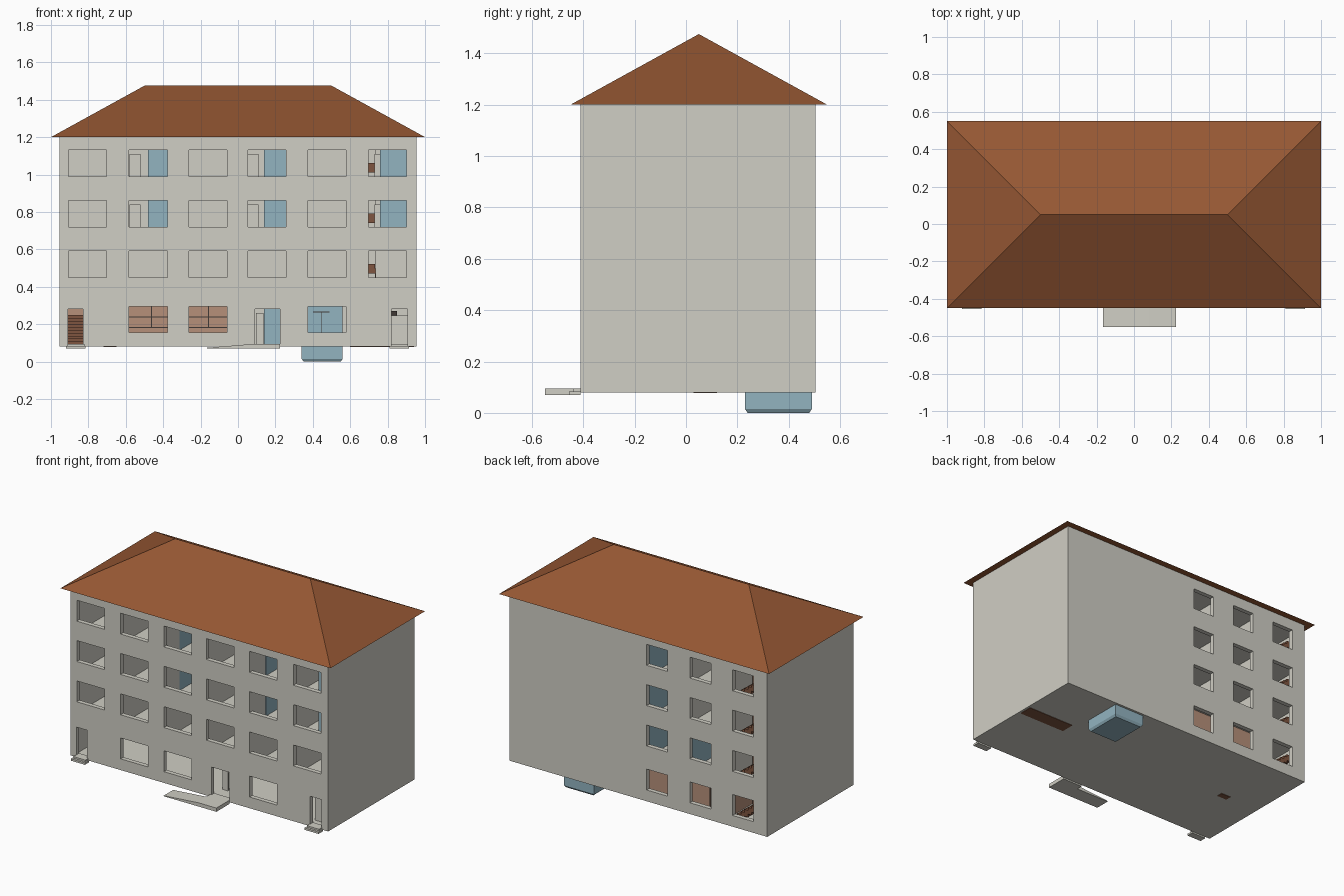
import bpy
import bmesh

cube = bpy.data.objects.get("Cube")
if cube:
    bpy.data.objects.remove(cube, do_unlink=True)


def material(name, r, g, b):
    m = bpy.data.materials.new(name)
    m.use_nodes = True
    m.diffuse_color = (r, g, b, 1)
    m.node_tree.nodes["Principled BSDF"].inputs["Base Color"].default_value = (r, g, b, 1)
    return m


PLASTER = material("pale_plaster", .63, .62, .555)
ROOF = material("roof_brown", .30, .095, .033)
BLUE = material("blue_panel", .29, .455, .53)
SALMON = material("salmon_wood", .47, .28, .195)
STAIR = material("stair_brown", .21, .09, .05)
DARK = material("dark_trim", .05, .04, .035)


def finish(name, bm, mat):
    bmesh.ops.recalc_face_normals(bm, faces=bm.faces[:])
    mesh = bpy.data.meshes.new(name)
    bm.to_mesh(mesh)
    bm.free()
    obj = bpy.data.objects.new(name, mesh)
    bpy.context.collection.objects.link(obj)
    if mat:
        mesh.materials.append(mat)
    return obj


def part(name, mat, boxes):
    """Boxes are given as x, y and z ranges."""
    bm = bmesh.new()
    for x0, x1, y0, y1, z0, z1 in boxes:
        for v in bmesh.ops.create_cube(bm, size=1)["verts"]:
            v.co.x = x1 if v.co.x > 0 else x0
            v.co.y = y1 if v.co.y > 0 else y0
            v.co.z = z1 if v.co.z > 0 else z0
    return finish(name, bm, mat)


def prism(name, mat, profile, y0, y1):
    """Extrudes an x-z outline along y."""
    bm = bmesh.new()
    face = bm.faces.new([bm.verts.new((x, y0, z)) for x, z in profile])
    ext = bmesh.ops.extrude_face_region(bm, geom=[face])["geom"]
    verts = [g for g in ext if isinstance(g, bmesh.types.BMVert)]
    bmesh.ops.translate(bm, vec=(0, y1 - y0, 0), verts=verts)
    return finish(name, bm, mat)


def cut(target, cutter):
    cutter.hide_render = True
    mod = target.modifiers.new("cut", 'BOOLEAN')
    mod.operation = 'DIFFERENCE'
    mod.solver = 'EXACT'
    mod.object = cutter
    bpy.context.view_layer.objects.active = target
    bpy.ops.object.modifier_apply(modifier=mod.name)
    bpy.data.objects.remove(cutter, do_unlink=True)


FRONT, BACK, SIDE, WALL = -.41, .505, .955, .03
BASE, EAVE = .08, 1.2
FLOORS = [.09, .36, .63, .90]
CLEAR = .255
SILLS = [.155, .45, .72, .99]
WIN_H = .14
COLUMNS = [-.805, -.48, -.16, .155, .475, .80]
BACK_COLUMNS = [-.777, -.46, -.14]

# Shell with four hollow storeys
walls = part("building_walls", PLASTER, [(-SIDE, SIDE, FRONT, BACK, BASE, EAVE)])
cut(walls, part("storey_cutter", None, [
    (WALL - SIDE, SIDE - WALL, FRONT + WALL, BACK - WALL, z, z + CLEAR) for z in FLOORS]))

# Window and door openings
openings = []
for row, z in enumerate(SILLS):
    for col, x in enumerate(COLUMNS):
        if row > 0 or col in (1, 2, 4):
            openings.append((x - .102, x + .102, FRONT - .02, FRONT + .05, z, z + WIN_H))
    for x in BACK_COLUMNS:
        openings.append((x - .078, x + .078, BACK - .05, BACK + .02, z, z + WIN_H))
for x0, x1 in ((-.91, -.83), (.09, .225), (.822, .905)):
    openings.append((x0, x1, FRONT - .02, FRONT + .05, .094, .28))
cut(walls, part("opening_cutter", None, openings))

# Hipped roof
bm = bmesh.new()
eaves = [bm.verts.new((x, y, EAVE)) for x, y in ((-1, -.45), (1, -.45), (1, .55), (-1, .55))]
left, right = [bm.verts.new((x, .05, 1.475)) for x in (-.5, .5)]
a, b, c, d = eaves
for f in ((a, b, right, left), (b, c, right), (c, d, left, right), (d, a, left), (d, c, b, a)):
    bm.faces.new(f)
finish("hipped_roof", bm, ROOF)

# Entrance platform, ramp and door steps
part("entrance_platform", PLASTER, [(.08, .225, -.55, FRONT, .07, .095)])
prism("entrance_ramp", PLASTER, [(-.165, .07), (.08, .07), (.08, .094), (-.165, .074)], -.55, -.45)
for name, x in (("left_door_step", .863), ("right_door_step", -.867)):
    part(name, PLASTER, [(x - .052, x + .052, -.455, FRONT, .07, .083),
                         (x - .045, x + .045, -.44, FRONT, .083, .094)])

# Interior partitions on the upper storeys
partitions = []
for z in FLOORS[1:]:
    top = z + CLEAR
    partitions.append((WALL - SIDE, .685, .01, .03, z, top))
    partitions.append((.735, SIDE - WALL, .01, .03, z, top))
    for x in (-.62, -.28, .03, .36, .66):
        partitions.append((x - .01, x + .01, FRONT + WALL, .01, z, top))
    for x in (-.62, -.30):
        partitions.append((x - .01, x + .01, .03, BACK - WALL, z, top))
part("partition_walls", PLASTER, partitions)

# Inner doors beside the bathrooms
doors = []
for z in FLOORS[2:]:
    for x in (-.55, .08, .745):
        half = .03 if x < .5 else .014
        doors.append((x - half, x + half, -.012, .011, z, z + .21))
part("inner_doors", PLASTER, doors)

# Blue bathroom blocks
baths = []
for z in FLOORS[2:]:
    for x0, x1 in ((-.48, -.268), (.14, .372), (.76, .924)):
        baths.append((x0, x1, -.235, .009, z, z + CLEAR))
baths.append((.14, .30, .1, .3, FLOORS[0], FLOORS[0] + CLEAR))
for z in FLOORS[1:]:
    baths.append((-.05, .1, .05, BACK - WALL, z, z + CLEAR))
baths.append((-.37, -.32, .05, BACK - WALL, FLOORS[1], FLOORS[1] + CLEAR))
part("blue_rooms", BLUE, baths)

# Lift shaft with its tapered pit below the base
shaft = part("lift_shaft", BLUE, [(.34, .56, .23, .49, .015, .345)])
bm = bmesh.new()
bm.from_mesh(shaft.data)
bottom = min(bm.faces, key=lambda f: f.calc_center_median().z)
new = bmesh.ops.extrude_face_region(bm, geom=[bottom])["geom"]
for v in [g for g in new if isinstance(g, bmesh.types.BMVert)]:
    v.co.x += .01 if v.co.x < .45 else -.01
    v.co.y += .01 if v.co.y < .36 else -.01
    v.co.z = 0
bmesh.ops.delete(bm, geom=[bottom] if bottom.is_valid else [], context='FACES_ONLY')
bm.to_mesh(shaft.data)
bm.free()
part("lift_door_lines", DARK, [(.443, .447, .226, .231, .155, .265),
                               (.40, .49, .226, .231, .263, .268)])

# Wooden storage block on the ground floor
part("storage_block", SALMON, [(-.62, -.01, .05, .40, .09, .345)])
lines = [(-.60, -.03, .046, .051, z, z + .005) for z in (.18, .235)]
lines += [(x, x + .004, .046, .051, .18, .30) for x in (-.465, -.16)]
lines.append((-.462, -.458, .399, .404, .09, .345))
part("storage_lines", DARK, lines)


# Stairs
def flight(x0, x1, y0, y1, z, rise, steps=10, along_y=False):
    boxes = []
    for i in range(steps):
        s, e = i / steps, (i + 1) / steps
        h0, h1 = z + rise * max(0, s - .12), z + rise * e
        if along_y:
            boxes.append((x0, x1, y0 + (y1 - y0) * s, y0 + (y1 - y0) * e, h0, h1))
        else:
            xs = sorted((x0 + (x1 - x0) * s, x0 + (x1 - x0) * e))
            boxes.append((*xs, y0, y1, h0, h1))
    return boxes


left_stairs, right_stairs, panels = [], [], []
for z in FLOORS:
    left_stairs += flight(-.65, -.91, .30, .42, z, .20)
    right_stairs += flight(.93, .60, .05, .15, z, .23)
    panels.append((-.92, -.64, .20, .21, z, z + CLEAR))
part("back_stairs", STAIR, left_stairs)
part("side_stairs", STAIR, right_stairs)
part("entry_stairs", STAIR, flight(-.92, -.80, -.25, .15, FLOORS[0], .16, 10, True))
part("stairwell_panels", SALMON, panels)

# Stair undersides showing at the base
part("stair_underside", STAIR, [(.60, .94, .03, .12, .077, .081)])
prism("stair_corner_underside", STAIR, [(-.72, .077), (-.65, .077), (-.65, .081), (-.72, .081)], .03, .07)

# Inner lobby doors
part("lobby_doors", PLASTER, [(.095, .135, -.30, -.29, .09, .26),
                              (.81, .915, -.34, -.33, .09, .245)])
part("lobby_beam", DARK, [(.81, .85, -.32, -.31, .245, .27)])
